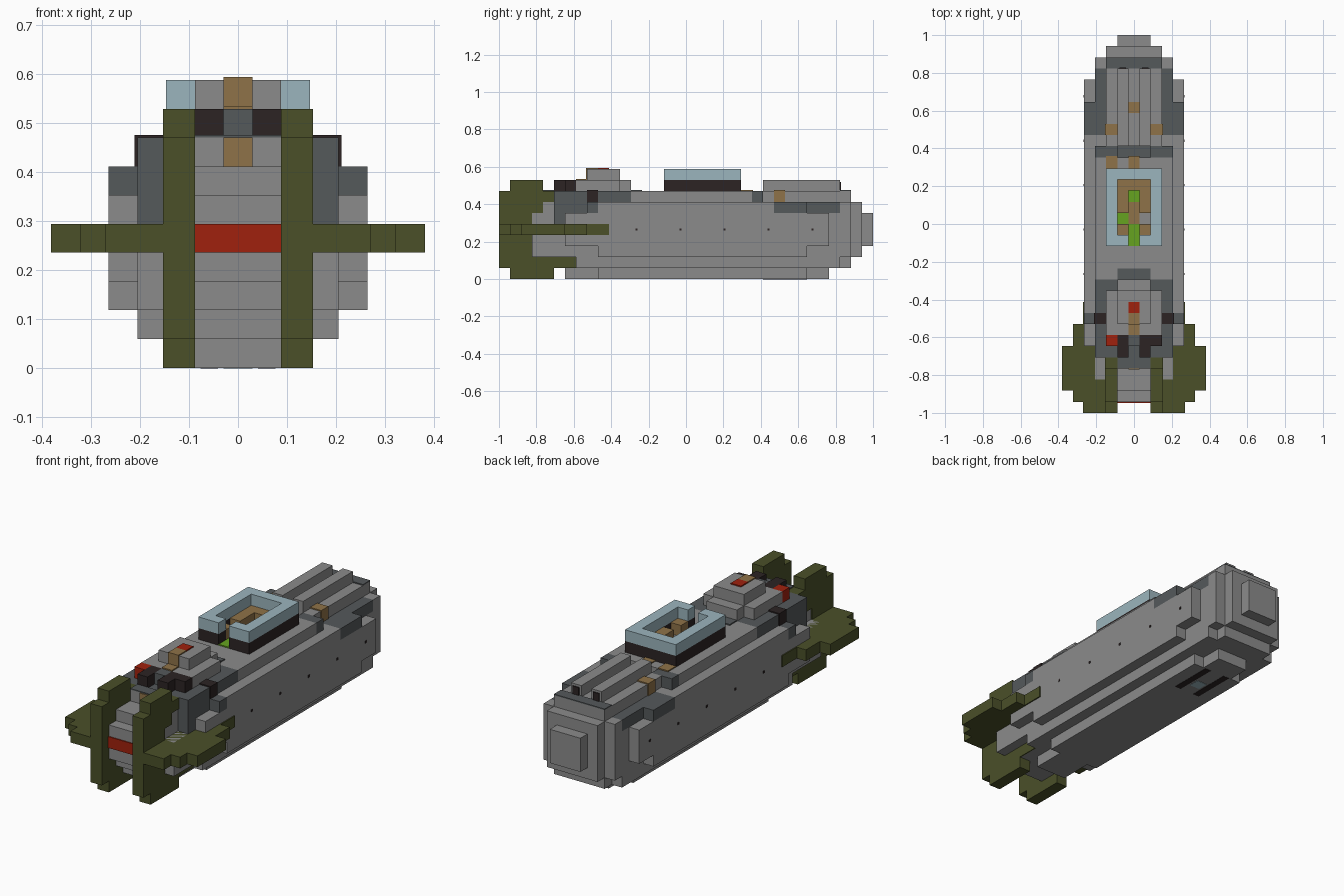
import bpy
import bmesh
from mathutils import Matrix, Vector

cube = bpy.data.objects.get("Cube")
if cube:
    bpy.data.objects.remove(cube, do_unlink=True)

UNIT = 1 / 17      # edge of one building block
MIDDLE = 17        # block rows from the nose to the centre
THIN = 0.1         # thickness of painted plates, in blocks


def material(name, *colour):
    mat = bpy.data.materials.new(name)
    mat.use_nodes = True
    mat.diffuse_color = (*colour, 1)
    mat.node_tree.nodes["Principled BSDF"].inputs["Base Color"].default_value = (*colour, 1)
    return mat


grey = material("hull grey", .26, .26, .26)
dark = material("dark grey", .09, .1, .105)
olive = material("olive", .069, .08, .022)
black = material("black", .025, .017, .017)
blue = material("pale blue", .33, .46, .51)
tan = material("tan", .275, .171, .065)
red = material("red", .352, .015, .004)
green = material("green", .133, .366, .014)


def part(name, mat, *boxes):
    """One object from boxes given as (x range, row range, height range)."""
    bm = bmesh.new()
    for spans in boxes:
        low, high = Vector([s[0] for s in spans]), Vector([s[1] for s in spans])
        centre = (low + high) / 2 - Vector((0, MIDDLE, 0))
        bmesh.ops.create_cube(bm, size=1, matrix=Matrix.Scale(UNIT, 4)
                              @ Matrix.Translation(centre)
                              @ Matrix.Diagonal((*(high - low), 1)))
    mesh = bpy.data.meshes.new(name)
    bm.to_mesh(mesh)
    bm.free()
    mesh.materials.append(mat)
    obj = bpy.data.objects.new(name, mesh)
    bpy.context.collection.objects.link(obj)
    return obj


def slab(half, rows, heights):
    return (-half, half), rows, heights


def pair(inner, outer, rows, heights):
    return [((inner, outer), rows, heights), ((-outer, -inner), rows, heights)]


def cell(x, row, height, thick=1):
    return (x - .5, x + .5), (row, row + 1), (height, height + thick)


# Stepped hull, widest in the middle and narrowing to both ends
part("hull_belly", grey,
     slab(1.5, (6, 30), (0, 1)), slab(2.5, (9, 28), (0, 1)),
     slab(2.5, (4, 32), (1, 2)), slab(3.5, (7, 31), (1, 2)))
part("hull_sides", grey,
     slab(4.5, (9, 28), (2, 3)), slab(4.5, (6, 30), (3, 6)),
     slab(4.5, (9, 25), (6, 7)))
part("hull_core", grey,
     slab(3.5, (3, 32), (2, 5)), slab(3.5, (6, 32), (5, 6)),
     slab(3.5, (31, 32), (6, 7)), slab(2.5, (3, 33), (2, 7)))
part("hull_nose", grey,
     slab(1.5, (1, 3), (3, 6)), slab(1.5, (2, 3), (2, 7)),
     slab(1.5, (3, 6), (1, 3)), slab(1.5, (4, 5), (7, 8)))
part("tail_plate", grey, slab(1.5, (33, 34), (3, 6)))
part("upper_deck", grey,
     slab(3.5, (12, 23), (7, 8)), slab(2.5, (24, 32), (7, 8)))

# Dark recessed shoulders
part("front_shoulders", dark,
     slab(3.5, (5, 12), (7, 8)), slab(3.5, (5, 9), (6, 7)),
     slab(4.5, (8, 9), (6, 7)), slab(3.5, (5, 6), (5, 6)))
part("rear_shoulders", dark,
     slab(4.5, (25, 28), (6, 7)), slab(3.5, (25, 31), (6, 7)),
     *pair(1.5, 3.5, (23, 24), (7, 8)))
part("deck_shadow_plates", dark,
     slab(1.5, (23, 24), (7, 7 + THIN)), slab(2.5, (31, 32), (8, 8 + THIN)),
     slab(1.5, (4, 5), (8, 8 + THIN)), slab(1.5, (12, 13), (8, 8 + THIN)))
part("shoulder_vents", black, *pair(2.5, 3.5 + THIN, (8, 9), (7, 8 + THIN)))

# Upright fins, cut back around the middle
upright = [((1, 5), (0, 1)), ((0, 7), (1, 2)), ((0, 4), (2, 3)), ((0, 3), (3, 6)),
           ((0, 4), (6, 7)), ((0, 5), (7, 8)), ((1, 4), (8, 9))]
part("upright_fins", olive,
     *[b for rows, heights in upright for b in pair(1.5, 2.5 + THIN, rows, heights)])

# Level fins, tapering outwards
level = [(1.5, 4.5 + THIN, (0, 10)), (4.5, 5.5, (1, 8)), (5.5, 6.5, (2, 6))]
part("level_fins", olive,
     *[b for inner, outer, rows in level for b in pair(inner, outer, rows, (4, 5))])
part("nose_stripe", red, slab(1.5, (1 - THIN, 1), (4, 5)))
part("nose_marker", tan, ((-.5, .5), (4 - THIN, 4), (7, 8)))

# Cabin on the front deck
part("cabin", grey, slab(2.5, (7, 11), (8, 9)), slab(1.5, (11, 12), (8, 9)),
     slab(1.5, (8, 11), (9, 10)))
part("cabin_stripe", tan,
     ((-.5, .5), (8 - THIN, 9), (9, 10 + THIN)), cell(0, 7, 9, THIN))
part("cabin_light", red, cell(0, 9, 10, THIN))
part("front_guns", black, *pair(.5, 1.5, (5, 7), (8, 9)), cell(2, 6, 8))
part("gun_mount", dark, cell(0, 6, 8))
part("side_lamp", red, cell(-2, 6, 8))


# Open-topped frame with an entrance at the front
def frame(name, mat, heights):
    part(name, mat, *pair(1.5, 2.5, (15, 22), heights),
         *pair(.5, 1.5, (15, 16), heights), slab(1.5, (21, 22), heights))


frame("frame_base", black, (8, 9))
frame("frame_rim", blue, (9, 10))
part("frame_benches", tan, *pair(.5, 1.5, (16, 17), (8, 9)),
     *pair(.5, 1.5, (18, 20), (8, 9)), slab(1.5, (20, 21), (8, 9)))
part("frame_floor", green, slab(.5, (15, 17), (8, 8 + THIN)),
     cell(-1, 17, 8, THIN), cell(0, 19, 8, THIN))
part("frame_floor_centre", tan, cell(0, 17, 8, THIN), cell(0, 18, 8, THIN))
part("deck_crates", tan,
     *[((x - .5, x + .5), (22, 23 + THIN), (7, 8 + THIN)) for x in (-2, 0)])

# Rear engine ridges with exhausts and tan bands
part("engine_ridges", grey, *pair(.5, 1.5, (24, 31), (8, 9)))
part("exhausts", black, *pair(.7, 1.3, (31, 31 + THIN), (8, 8.8)))
part("engine_bands", tan, cell(0, 27, 8, THIN),
     *pair(1.5, 2.5 + THIN, (25, 26), (7, 8 + THIN)))

# Belly runners and side rivets
part("belly_runners", black, *pair(.7, 1.3, (24, 28), (-THIN / 4, 0)))
part("belly_light", blue, slab(.5, (25, 26), (-THIN / 4, 0)))
part("side_rivets", black, *[b for row in range(12, 29, 4)
                             for b in pair(4.5, 4.5 + THIN / 2, (row + .4, row + .6), (4.4, 4.6))])
